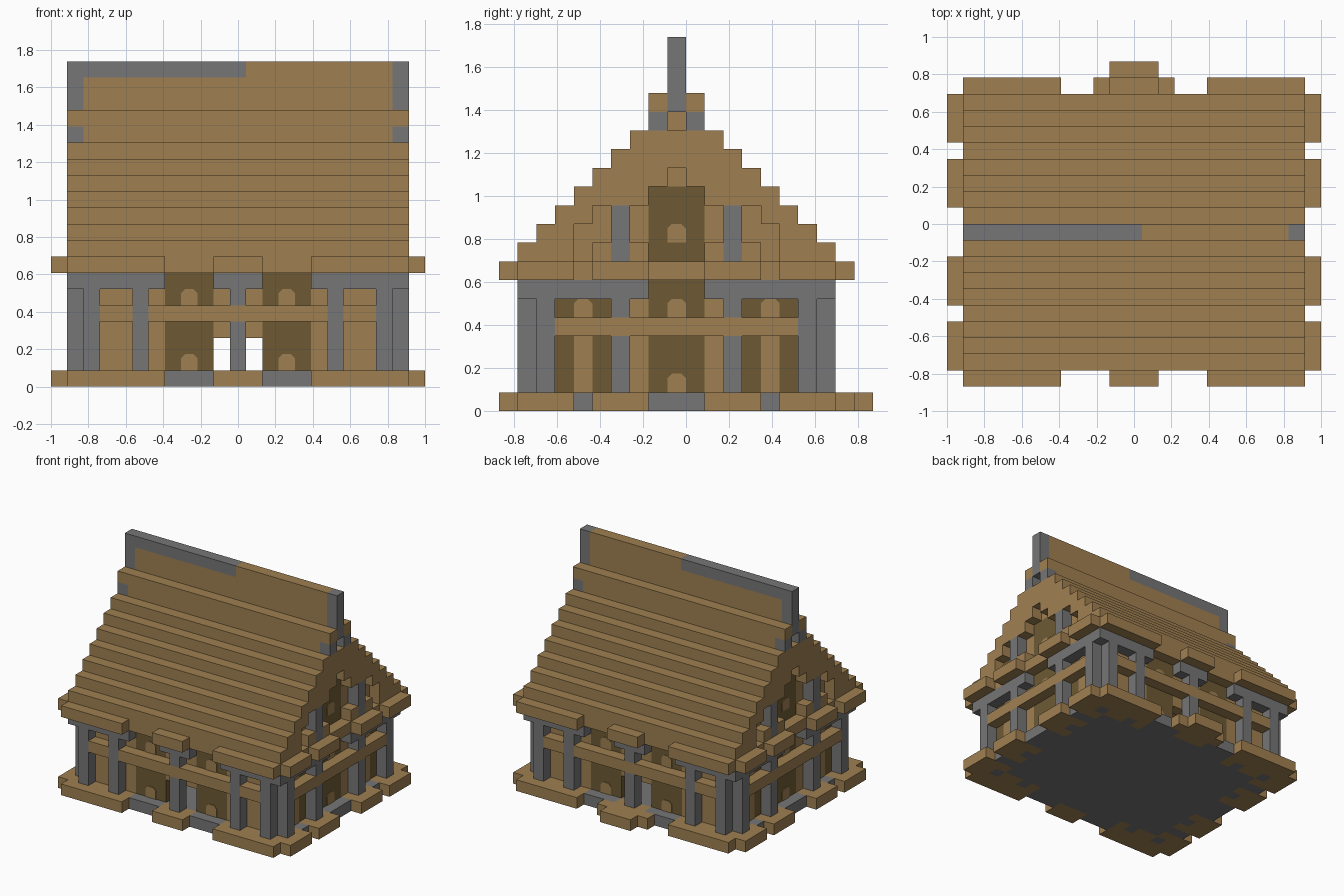
import bpy
import bmesh
from mathutils import Vector

cube = bpy.data.objects.get("Cube")
if cube:
    bpy.data.objects.remove(cube)

U = 2 / 23                                  # block size
ORIGIN = Vector((-1, -10 * U, 0))
NX, NY = 22, 18                             # mirror sums of block indices


def material(name, rgb):
    m = bpy.data.materials.new(name)
    m.use_nodes = True
    m.diffuse_color = (*rgb, 1)
    m.node_tree.nodes["Principled BSDF"].inputs["Base Color"].default_value = (*rgb, 1)
    return m


WOOD = material("brown wood", (0.35, 0.215, 0.083))
DARK = material("dark brown panel", (0.155, 0.102, 0.034))
STONE = material("grey stone", (0.185, 0.18, 0.185))

cells, parts = {}, {}


def fill(part, mat, x, y, z, mirror=True):
    """Fill an inclusive block range, mirrored to all four quarters."""
    parts[part] = mat
    for i in range(x[0], x[1] + 1):
        for j in range(y[0], y[1] + 1):
            for k in range(z[0], z[1] + 1):
                for a in ({i, NX - i} if mirror else {i}):
                    for b in ({j, NY - j} if mirror else {j}):
                        cells[a, b, k] = part


def clear(x, y, z):
    for key in list(cells):
        if all(r[0] <= c <= r[1] for c, r in zip(key, (x, y, z))):
            del cells[key]


def make_object(name, bm, mat):
    bmesh.ops.remove_doubles(bm, verts=bm.verts, dist=1e-5)
    mesh = bpy.data.meshes.new(name)
    bm.to_mesh(mesh)
    bm.free()
    mesh.materials.append(mat)
    obj = bpy.data.objects.new(name, mesh)
    bpy.context.collection.objects.link(obj)


# foundation: stone floor with projecting timber pads
fill("floor", STONE, (1, 21), (1, 17), (0, 0))
for level, name in ((0, "foundation_pads"), (7, "eave_beams")):
    if level:
        fill("ceiling", WOOD, (1, 21), (1, 17), (level, level))
    for a, b in ((1, 6), (10, 12)):
        fill(name, WOOD, (a, b), (0, 1), (level, level))
    for a, b in ((1, 3), (5, 7)):
        fill(name, WOOD, (0, 1), (a, b), (level, level))
fill("back_step", WOOD, (9, 13), (18, 18), (0, 0), False)
fill("back_step", WOOD, (10, 12), (19, 19), (0, 0), False)

# timber sills under the walls
for i in (3, 4, 6):
    fill("sills", WOOD, (i, i), (2, 2), (0, 0))
for j in (3, 5, 7):
    fill("sills", WOOD, (2, 2), (j, j), (0, 0))

# ground floor walls with dark window panels and an open passage
fill("walls", WOOD, (2, 20), (2, 2), (1, 6))
fill("walls", WOOD, (2, 2), (2, 16), (1, 6))
fill("window_panels", DARK, (7, 9), (2, 2), (1, 6))
fill("window_panels", DARK, (2, 2), (8, 10), (1, 6))
fill("window_panels", DARK, (2, 2), (3, 5), (1, 5))
clear((10, 12), (2, 16), (1, 2))

# stone posts and lintels
for i, j in ((2, 1), (1, 2), (2, 2), (5, 1), (11, 1), (1, 6)):
    fill("posts", STONE, (i, i), (j, j), (1, 6))
for a, b in ((1, 6), (10, 12)):
    fill("lintels", STONE, (a, b), (1, 1), (6, 6))
fill("lintels", STONE, (1, 1), (1, 7), (6, 6))

# middle rails
for a, b in ((3, 4), (6, 16)):
    fill("rails", WOOD, (a, b), (1, 1), (4, 4))
fill("rails", WOOD, (1, 1), (3, 15), (4, 4))

# stepped roof, hollowed at each gable
HALF = [8, 7, 6, 5, 4, 3, 2, 1, 1, 0, 0, 0]
for k, h in enumerate(HALF, 8):
    fill("roof", WOOD, (1, 21), (9 - h, 9 + h), (k, k))
for k, h in enumerate([5, 5, 4, 1, 0], 8):
    for x in (1, 21):
        clear((x, x), (9 - h, 9 + h), (k, k))
for x in (1, 21):
    clear((x, x), (9, 9), (15, 15))
fill("gable_panels", DARK, (2, 2), (8, 10), (8, 11))
fill("gable_posts", STONE, (1, 1), (6, 6), (8, 10))
for j in (5, 7):
    fill("gable_rails", WOOD, (1, 1), (j, j), (8, 8))

# stone ridge trim
fill("ridge_ends", STONE, (1, 1), (9, 9), (16, 19))
fill("ridge_ends", STONE, (1, 1), (8, 8), (15, 15))
fill("ridge_cap", STONE, (1, 11), (9, 9), (19, 19), False)

# turn every part into a mesh of its exposed faces
AXES = [Vector(v) for v in ((1, 0, 0), (0, 1, 0), (0, 0, 1))]
meshes = {name: bmesh.new() for name in parts}
for cell, part in cells.items():
    bm = meshes[part]
    centre = ORIGIN + (Vector(cell) + Vector((0.5, 0.5, 0.5))) * U
    for axis in range(3):
        for sign in (1, -1):
            n = AXES[axis] * sign
            near = tuple(int(c + d) for c, d in zip(cell, n))
            if near in cells:
                continue
            p = AXES[(axis + 1) % 3]
            q = n.cross(p)
            corners = [n + p + q, n - p + q, n - p - q, n + p - q]
            bm.faces.new([bm.verts.new(centre + c * U / 2) for c in corners])
for name, bm in meshes.items():
    make_object(name, bm, parts[name])

# thin arched plates on the panels
plates = bmesh.new()


def arch(base, across, out, height=1):
    """Chamfered-top plate in block units, standing on base."""
    outline = [(-.5, 0), (.5, 0), (.5, height - .25), (.25, height), (-.25, height), (-.5, height - .25)]
    start = ORIGIN + Vector(base) * U + out * 0.005
    face = plates.faces.new(
        [plates.verts.new(start + across * a * U + Vector((0, 0, b * U))) for a, b in outline])
    made = bmesh.ops.extrude_face_region(plates, geom=[face])["geom"]
    for v in made:
        if isinstance(v, bmesh.types.BMVert):
            v.co -= out * 0.007


for side in (-1, 1):
    wall_y = 9.5 + side * 7.5
    wall_x = 11.5 + side * 9.5
    for x in (8.5, 14.5):
        for z in (1, 5):
            arch((x, wall_y, z), AXES[0], AXES[1] * side)
    for z in (1, 5, 9):
        arch((wall_x, 9.5, z), AXES[1], AXES[0] * side)
    for y in (4.5, 14.5):
        arch((wall_x, y, 1), AXES[1], AXES[0] * side, 5)
bmesh.ops.recalc_face_normals(plates, faces=plates.faces)
make_object("arched_plates", plates, WOOD)
